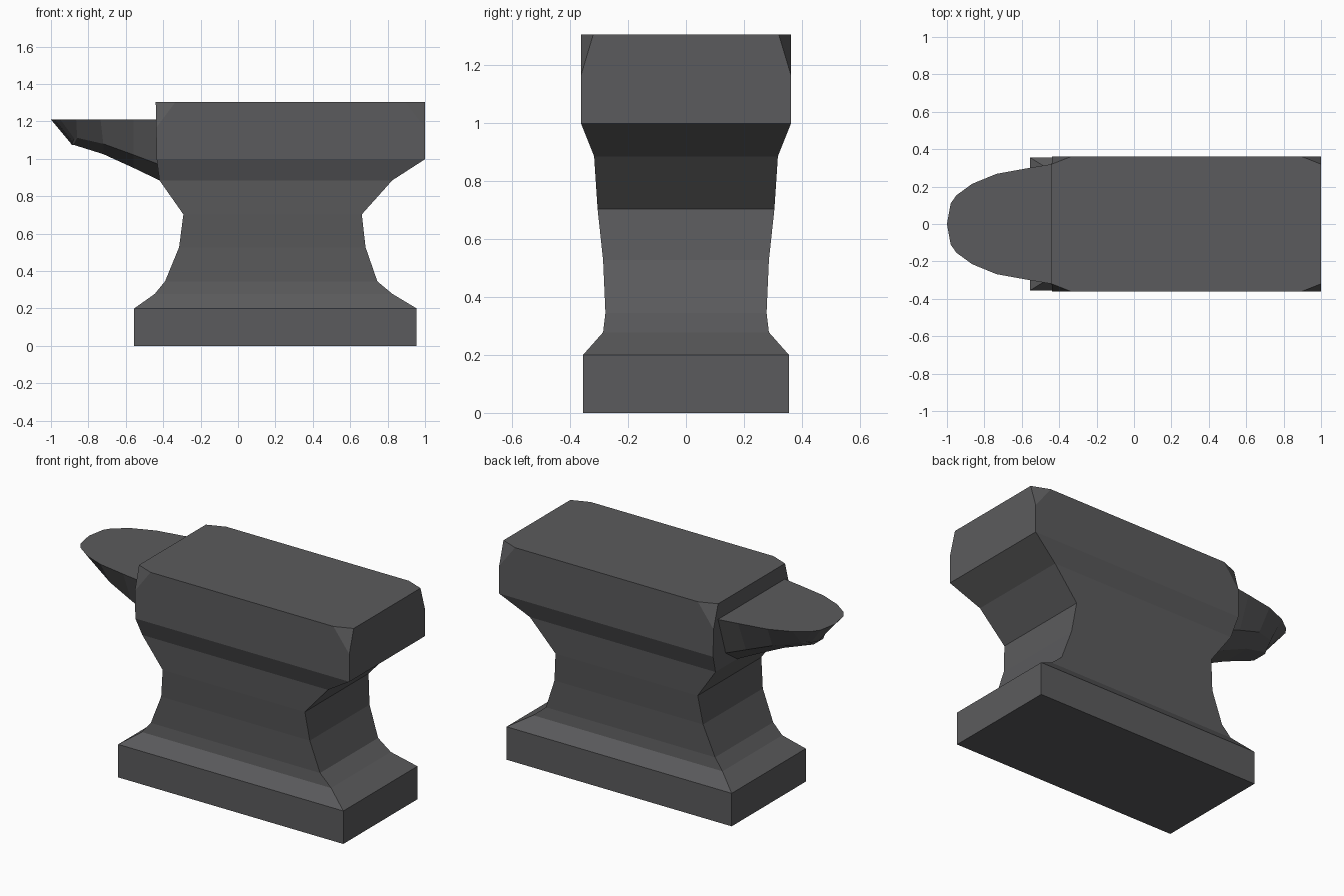
import bpy, bmesh

iron = bpy.data.materials.new("dark iron")
iron.diffuse_color = (0.105, 0.105, 0.109, 1)


def loft(name, rings):
    """Skin equal-length rings of points, capping both ends."""
    bm = bmesh.new()
    vs = [[bm.verts.new(p) for p in ring] for ring in rings]
    n = len(vs[0])
    for a, b in zip(vs, vs[1:]):
        for i in range(n):
            j = (i + 1) % n
            bm.faces.new((a[i], a[j], b[j], b[i]))
    bm.faces.new(vs[0])
    bm.faces.new(vs[-1])
    # collapsed corners turn the chamfer quads into triangles
    bmesh.ops.remove_doubles(bm, verts=bm.verts, dist=0.0005)
    bmesh.ops.recalc_face_normals(bm, faces=bm.faces)
    me = bpy.data.meshes.new(name)
    bm.to_mesh(me)
    bm.free()
    me.materials.append(iron)
    ob = bpy.data.objects.new(name, me)
    bpy.context.collection.objects.link(ob)
    return ob


def section(z, x0, x1, w, cx=0.0, cy=0.0):
    """Rectangle at height z with optional cut corners (8 points)."""
    return [(x0 + cx, -w, z), (x1 - cx, -w, z), (x1, -w + cy, z), (x1, w - cy, z),
            (x1 - cx, w, z), (x0 + cx, w, z), (x0, w - cy, z), (x0, -w + cy, z)]


# foot plate
loft("base", [section(0, -0.555, 0.955, 0.355), section(0.2, -0.555, 0.955, 0.355)])

# waist flaring into the face block, top corners chamfered
loft("body", [section(*s) for s in (
    (0.2, -0.555, 0.955, 0.355),
    (0.278, -0.445, 0.825, 0.286),
    (0.345, -0.39, 0.745, 0.278),
    (0.527, -0.315, 0.682, 0.286),
    (0.703, -0.292, 0.662, 0.305),
    (0.885, -0.42, 0.825, 0.317),
    (0.998, -0.435, 1.0, 0.362),
    (1.165, -0.438, 1.0, 0.362),
    (1.305, -0.44, 1.0, 0.362, 0.107, 0.042))])


# horn: flat top, sides tapering to a narrow underside
def horn_section(xt, wt, xm, wm, zm, xb, wb, zb):
    half = [(xt, wt, 1.21), (xm, wm, zm), (xb, wb, zb)]
    return half + [(x, -y, z) for x, y, z in reversed(half)]


loft("horn", [horn_section(*s) for s in (
    (-0.30, 0.30, -0.30, 0.24, 0.98, -0.30, 0.11, 0.90),
    (-0.44, 0.32, -0.435, 0.24, 0.975, -0.42, 0.11, 0.885),
    (-0.56, 0.30, -0.56, 0.225, 1.022, -0.56, 0.10, 0.952),
    (-0.735, 0.268, -0.72, 0.20, 1.08, -0.72, 0.09, 1.025),
    (-0.865, 0.215, -0.86, 0.13, 1.112, -0.88, 0.06, 1.075),
    (-0.95, 0.153, -0.875, 0.10, 1.108, -0.89, 0.045, 1.075),
    (-0.98, 0.11, -0.885, 0.065, 1.092, -0.89, 0.03, 1.075),
    (-1.0, 0.0, -0.89, 0.0, 1.078, -0.89, 0.0, 1.075))][::1])
